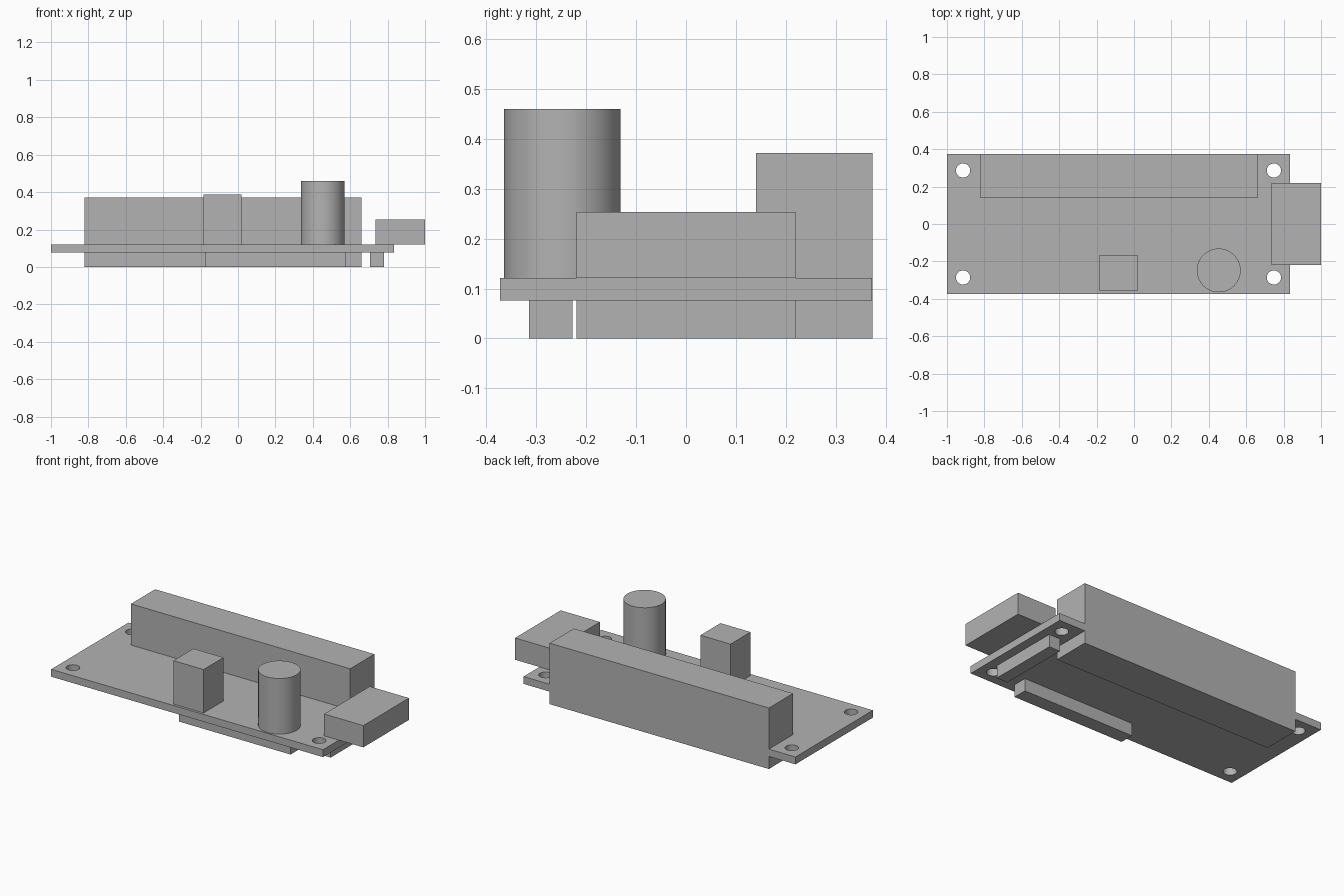
import bpy
import math

cube = bpy.data.objects.get("Cube")
if cube:
    bpy.data.objects.remove(cube, do_unlink=True)

grey = bpy.data.materials.new("light_grey")
grey.use_nodes = True
colour = (0.45, 0.45, 0.45, 1)
grey.diffuse_color = colour
grey.node_tree.nodes["Principled BSDF"].inputs["Base Color"].default_value = colour


def box(name, x, y, z):
    """Box spanning the given (low, high) ranges."""
    spans = (x, y, z)
    bpy.ops.mesh.primitive_cube_add(size=1, location=[(a + b) / 2 for a, b in spans])
    obj = bpy.context.object
    obj.name = name
    obj.scale = [b - a for a, b in spans]
    bpy.ops.object.transform_apply(location=False, rotation=False, scale=True)
    obj.data.materials.append(grey)
    return obj


def cylinder(name, centre, radius, z, sides=64):
    bpy.ops.mesh.primitive_cylinder_add(
        vertices=sides, radius=radius, depth=z[1] - z[0],
        location=(*centre, (z[0] + z[1]) / 2))
    obj = bpy.context.object
    obj.name = name
    obj.data.materials.append(grey)
    bpy.ops.object.shade_smooth_by_angle(angle=math.radians(30))
    return obj


BOTTOM, TOP = 0.076, 0.121

# Circuit board with four mounting holes
board = box("circuit_board", (-1, 0.835), (-0.373, 0.373), (BOTTOM, TOP))
for x in (-0.914, 0.748):
    for y in (-0.286, 0.286):
        cutter = cylinder("hole_cutter", (x, y), 0.038, (0, 0.2), 32)
        cutter.hide_render = True
        cutter.hide_set(True)
        cut = board.modifiers.new("mounting_hole", "BOOLEAN")
        cut.operation = "DIFFERENCE"
        cut.solver = "EXACT"
        cut.object = cutter

# Parts on the upper side; the long block passes through the board
box("long_connector", (-0.821, 0.659), (0.14, 0.3735), (0, 0.372))
box("end_connector", (0.735, 1), (-0.22, 0.22), (TOP, 0.254))
box("square_component", (-0.185, 0.018), (-0.358, -0.165), (TOP, 0.386))
cylinder("capacitor", (0.453, -0.248), 0.117, (TOP, 0.46))

# Solder pin strips on the underside
box("front_pin_strip", (-0.177, 0.575), (-0.315, -0.228), (0, BOTTOM))
box("end_pin_strip", (0.705, 0.78), (-0.22, 0.22), (0, BOTTOM))
